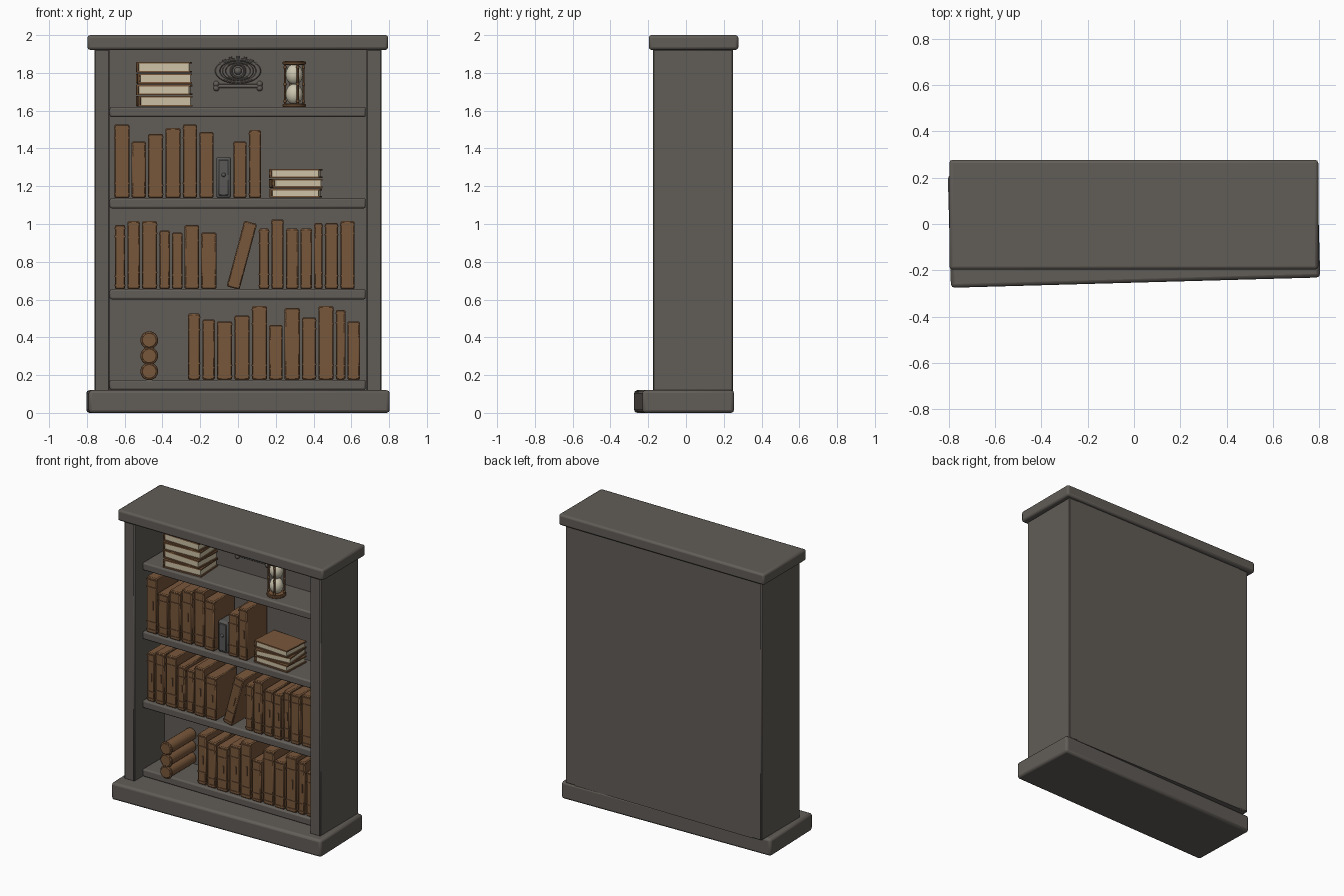
import bpy
import math
import random
from mathutils import Vector

random.seed(4)
if "Cube" in bpy.data.objects:
    bpy.data.objects.remove(bpy.data.objects["Cube"], do_unlink=True)


def material(name, r, g, b):
    mat = bpy.data.materials.new(name)
    mat.use_nodes = True
    mat.diffuse_color = (r, g, b, 1)
    mat.node_tree.nodes["Principled BSDF"].inputs["Base Color"].default_value = (r, g, b, 1)
    return mat


GREY = material("grey wood", .12, .108, .096)
BROWN = material("brown leather", .19, .095, .043)
CREAM = material("cream paper", .62, .54, .38)
METAL = material("dark metal", .1, .098, .096)
GLASS = material("pale glass", .6, .56, .43)


def finish(name, mat, bevel=0, segments=1):
    """Name, colour, bevel and shade the active object."""
    obj = bpy.context.object
    obj.name = name
    obj.data.materials.append(mat)
    bpy.ops.object.transform_apply(location=False, rotation=False, scale=True)
    bpy.ops.object.shade_smooth_by_angle(angle=math.radians(35))
    if bevel:
        mod = obj.modifiers.new("rounded edges", 'BEVEL')
        mod.width, mod.segments = bevel, segments
    return obj


def box(name, mat, x, y, z, bevel=0, segments=1):
    """Box from (low, high) ranges on each axis."""
    bpy.ops.mesh.primitive_cube_add(size=1, location=[sum(r) / 2 for r in (x, y, z)])
    bpy.context.object.scale = [r[1] - r[0] for r in (x, y, z)]
    return finish(name, mat, bevel, segments)


def rod(name, mat, start, end, radius, sides=16, bevel=0):
    a, b = Vector(start), Vector(end)
    bpy.ops.mesh.primitive_cylinder_add(vertices=sides, radius=radius, depth=(b - a).length,
                                        location=(a + b) / 2)
    bpy.context.object.rotation_euler = (b - a).to_track_quat('Z', 'Y').to_euler()
    return finish(name, mat, bevel)


def ball(name, mat, centre, radius):
    bpy.ops.mesh.primitive_uv_sphere_add(segments=16, ring_count=8, radius=radius, location=centre)
    return finish(name, mat)


def ring(name, mat, centre, radius, thickness, stretch=1):
    """Ring facing the front, stretched sideways."""
    bpy.ops.mesh.primitive_torus_add(location=centre, rotation=(math.pi / 2, 0, 0), major_radius=radius,
                                     minor_radius=thickness, major_segments=32, minor_segments=8)
    bpy.context.object.scale.x = stretch
    return finish(name, mat)


def group(name, parts, pivot, rotation):
    """Parent parts to an empty and turn them about the pivot."""
    empty = bpy.data.objects.new(name, None)
    bpy.context.collection.objects.link(empty)
    for part in parts:
        part.parent = empty
        part.location -= Vector(pivot)
    empty.location, empty.rotation_euler = pivot, rotation


# Cabinet
FRONT, BACK = -.09, .16
plinth = box("plinth", GREY, (-.797, .797), (-.243, .243), (0, .12), .016, 2)
plinth.location.y = -.01
plinth.rotation_euler.z = math.radians(1.6)
box("top_slab", GREY, (-.797, .795), (-.197, .277), (1.922, 2), .014, 2)
for side, label in ((-1, "right"), (1, "left")):
    box(label + "_panel", GREY, sorted((side * .68, side * .76)), (-.175, .25), (.115, 1.925), .006)
box("back_panel", GREY, (-.69, .69), (BACK, .25), (.115, 1.925))
for z in (.175, .655, 1.137, 1.62):
    box("shelf", GREY, (-.679, .676), (FRONT, BACK + .01), (z - .054, z), .01, 2)


# Upright books
def upright_book(x, z, width, height):
    front = -.075 + random.uniform(-.008, .008)
    parts = [box("book", BROWN, (x, x + width), (front, BACK - .005), (z, z + height), .006)]
    for part in (.06, random.choice((.2, .25)), random.choice((.76, .82)), .95):
        parts.append(box("spine_band", BROWN, (x - .001, x + width + .001), (front - .004, front + .02),
                         (z + height * part - .004, z + height * part + .004)))
    if random.random() < .5:
        mid = x + width * .65
        parts.append(box("spine_clasp", BROWN, (mid - .004, mid + .004), (front - .006, front + .01),
                         (z + height * .42, z + height * .58)))
    return parts


# Each run: start, shelf height, (width, height) of each book in hundredths
RUNS = (
    (-.655, 1.137, ((8, 39), (7.5, 30), (8, 34), (8, 37), (7.5, 39), (7.5, 35))),
    (-.025, 1.137, ((7, 30), (6.5, 36))),
    (-.652, .655, ((5.5, 34), (6.5, 36), (8, 36), (5.5, 31), (5.5, 30), (7.5, 34), (8, 30))),
    (.11, .655, ((5.5, 32), (6.5, 37), (6.5, 32), (6, 32), (4.5, 35), (7, 35), (7.5, 36))),
    (-.265, .175, ((6.5, 35), (6.5, 32), (8, 31), (8, 34), (8, 39), (7, 29), (8, 38), (7.5, 33),
                   (8, 39), (5, 37), (6.5, 31))),
)
for x, z, sizes in RUNS:
    for width, height in sizes:
        upright_book(x, z, width / 100, height / 100)
        x += width / 100 + .012
group("leaning_book", upright_book(-.06, .67, .07, .36), (-.06, 0, .67), (0, math.radians(15), 0))


# Stacked books, spine towards the right-hand panel
def stack(x, z, length, thickness, turns):
    for turn in turns:
        low, high = z + .002, z + thickness - .002
        y = (FRONT + .02, FRONT + .22)
        inner = (y[0] + .006, y[1] - .006)
        parts = [
            box("pages", CREAM, (x + .01, x + length - .008), inner, (low + .006, high - .006)),
            box("lower_cover", BROWN, (x, x + length), y, (low, low + .009)),
            box("upper_cover", BROWN, (x, x + length), y, (high - .009, high)),
            box("spine", BROWN, (x - .004, x + .012), y, (low, high), .004),
        ]
        group("stacked_book", parts, (x + length / 2, FRONT + .12, z), (0, 0, math.radians(turn)))
        z += thickness


stack(-.532, 1.62, .285, .06, (3, -3, 2, -2))
stack(.175, 1.137, .265, .052, (-3, 5, -4))

# Metal casket among the books
box("casket", METAL, (-.115, -.037), (-.06, .1), (1.137, 1.355), .012, 2)
box("casket_plate", METAL, (-.103, -.049), (-.066, -.05), (1.152, 1.34), .003)
ball("casket_knob", METAL, (-.076, -.066, 1.26), .011)

# Scrolls
for z in (.22, .302, .385):
    rod("scroll", BROWN, (-.47, -.13, z), (-.47, .155, z), .041, 20, .005)
    ring("scroll_rim", BROWN, (-.47, -.12, z), .039, .008)

# Hourglass
HX, HY = .298, .0
for z in (1.627, 1.852):
    rod("hourglass_plate", BROWN, (HX, HY, z - .007), (HX, HY, z + .007), .062, 24, .003)
    rod("hourglass_collar", BROWN, (HX, HY, z - .011), (HX, HY, z + .011), .05, 24)
for i in range(4):
    a = math.radians(20 + 90 * i)
    px, py = HX + .052 * math.cos(a), HY + .052 * math.sin(a)
    rod("hourglass_post", BROWN, (px, py, 1.63), (px, py, 1.85), .006, 8)
    for z in (1.65, 1.74, 1.83):
        ball("post_bead", BROWN, (px, py, z), .009)
for z in (1.687, 1.792):
    ball("hourglass_bulb", GLASS, (HX, HY, z), .046).scale.z = 1.2
rod("hourglass_neck", GLASS, (HX, HY, 1.72), (HX, HY, 1.76), .014)

# Eye ornament carved on the back panel
EYE = 1.81
ring("eye_outline", GREY, (0, BACK, EYE), .06, .008, 1.8)
ring("eye_inner_outline", GREY, (0, BACK, EYE), .046, .006, 1.6)
ring("iris", GREY, (0, BACK, EYE), .036, .007)
ball("pupil", GREY, (0, BACK, EYE), .02)
for i in range(-3, 4):
    a = math.radians(90 - 20 * i)
    rod("lash", GREY, (.1 * math.cos(a), BACK, EYE + .055 * math.sin(a)),
        (.118 * math.cos(a), BACK, EYE + .08 * math.sin(a)), .008, 8)
rod("ornament_bar", GREY, (-.11, BACK, 1.73), (.11, BACK, 1.73), .01)
for side in (-1, 1):
    for dz in (-.011, .011):
        ball("bar_knob", GREY, (side * .115, BACK, 1.73 + dz), .016)
